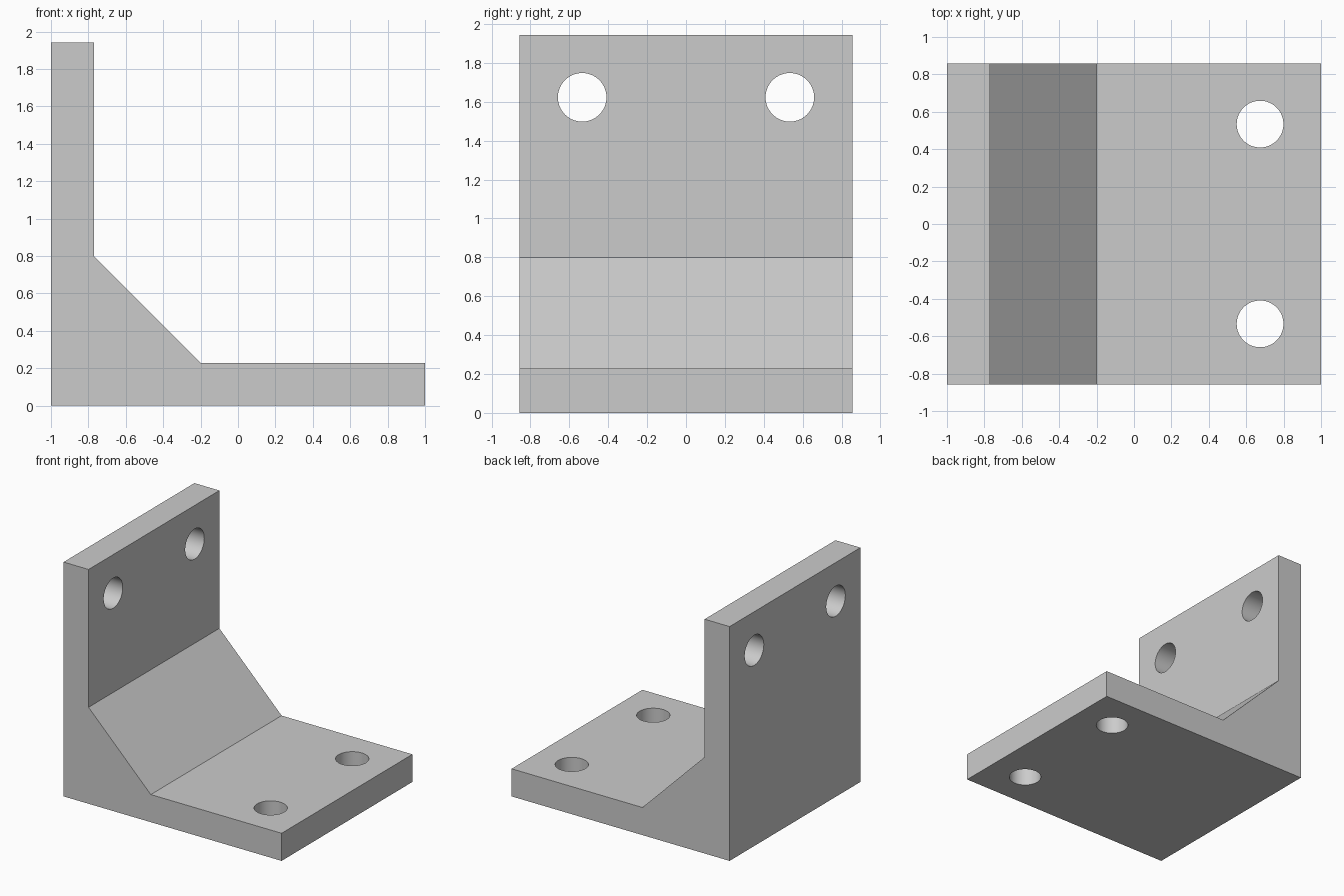
import bpy, bmesh
from math import pi, radians

if "Cube" in bpy.data.objects:
    bpy.data.objects.remove(bpy.data.objects["Cube"])

HALF_W = 0.857    # half width along y
HOLE_R = 0.125
HOLE_Y = 0.534

# Side profile (x, z): L shape with a sloped inner corner
PROFILE = [(-1, 0), (1, 0), (1, 0.229), (-0.2, 0.229),
           (-0.771, 0.8), (-0.771, 1.943), (-1, 1.943)]


def extrude_profile(name, points, half_width):
    bm = bmesh.new()
    face = bm.faces.new([bm.verts.new((x, -half_width, z)) for x, z in points])
    geom = bmesh.ops.extrude_face_region(bm, geom=[face])["geom"]
    moved = [v for v in geom if isinstance(v, bmesh.types.BMVert)]
    bmesh.ops.translate(bm, verts=moved, vec=(0, 2 * half_width, 0))
    bmesh.ops.recalc_face_normals(bm, faces=bm.faces)
    mesh = bpy.data.meshes.new(name)
    bm.to_mesh(mesh)
    bm.free()
    obj = bpy.data.objects.new(name, mesh)
    bpy.context.collection.objects.link(obj)
    return obj


def drill(target, location, rotation):
    bpy.ops.mesh.primitive_cylinder_add(vertices=64, radius=HOLE_R, depth=0.6,
                                        location=location, rotation=rotation)
    cutter = bpy.context.object
    cutter.name = "hole_cutter"
    cutter.hide_render = True
    mod = target.modifiers.new("hole", 'BOOLEAN')
    mod.operation = 'DIFFERENCE'
    mod.solver = 'EXACT'
    mod.object = cutter
    bpy.context.view_layer.objects.active = target
    bpy.ops.object.modifier_apply(modifier=mod.name)
    bpy.data.objects.remove(cutter)


# Bracket body
bracket = extrude_profile("angle_bracket", PROFILE, HALF_W)

# Mirrored pairs of bolt holes: base plate and upright plate
for side in (-1, 1):
    drill(bracket, (0.674, side * HOLE_Y, 0.114), (0, 0, 0))
    drill(bracket, (-0.886, side * HOLE_Y, 1.623), (0, pi / 2, 0))

# Round hole walls, crisp edges
bpy.ops.object.select_all(action='DESELECT')
bracket.select_set(True)
bpy.context.view_layer.objects.active = bracket
bpy.ops.object.shade_smooth_by_angle(angle=radians(30))
